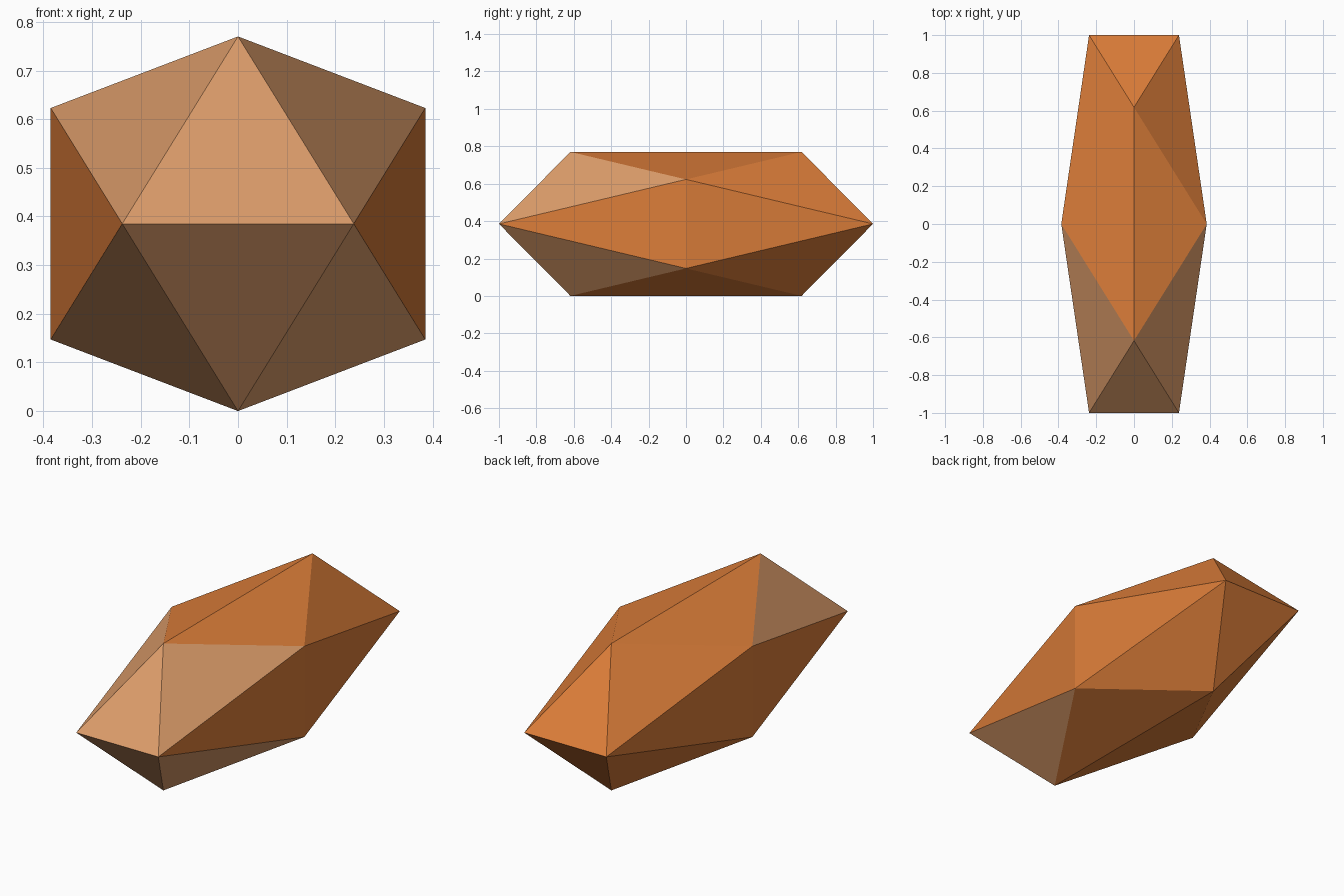
import bpy, bmesh
from math import sqrt

cube = bpy.data.objects.get("Cube")
if cube:
    bpy.data.objects.remove(cube, do_unlink=True)


def make_material(name, rgb):
    mat = bpy.data.materials.new(name)
    mat.use_nodes = True
    colour = (*rgb, 1.0)
    mat.diffuse_color = colour
    mat.node_tree.nodes["Principled BSDF"].inputs["Base Color"].default_value = colour
    return mat


orange = make_material("orange", (0.71, 0.205, 0.041))
tan = make_material("pale tan", (0.71, 0.33, 0.143))

# Stretched icosahedron: three golden rectangles wrapped in a convex hull
SHORT = (sqrt(5) - 1) / 2
RADIUS = 0.385
bm = bmesh.new()
for a in (-1, 1):
    for b in (-SHORT, SHORT):
        for x, y, z in ((0, b, a), (b, a, 0), (a, 0, b)):
            bm.verts.new((x * RADIUS, y, (z + 1) * RADIUS))
bmesh.ops.convex_hull(bm, input=bm.verts[:])
bmesh.ops.recalc_face_normals(bm, faces=bm.faces[:])

# Front cap is pale, the rest orange
for face in bm.faces:
    face.smooth = False
    face.material_index = 1 if face.calc_center_median().y < -0.45 else 0

mesh = bpy.data.meshes.new("faceted_body")
bm.to_mesh(mesh)
bm.free()
mesh.materials.append(orange)
mesh.materials.append(tan)
body = bpy.data.objects.new("faceted_body", mesh)
bpy.context.collection.objects.link(body)
